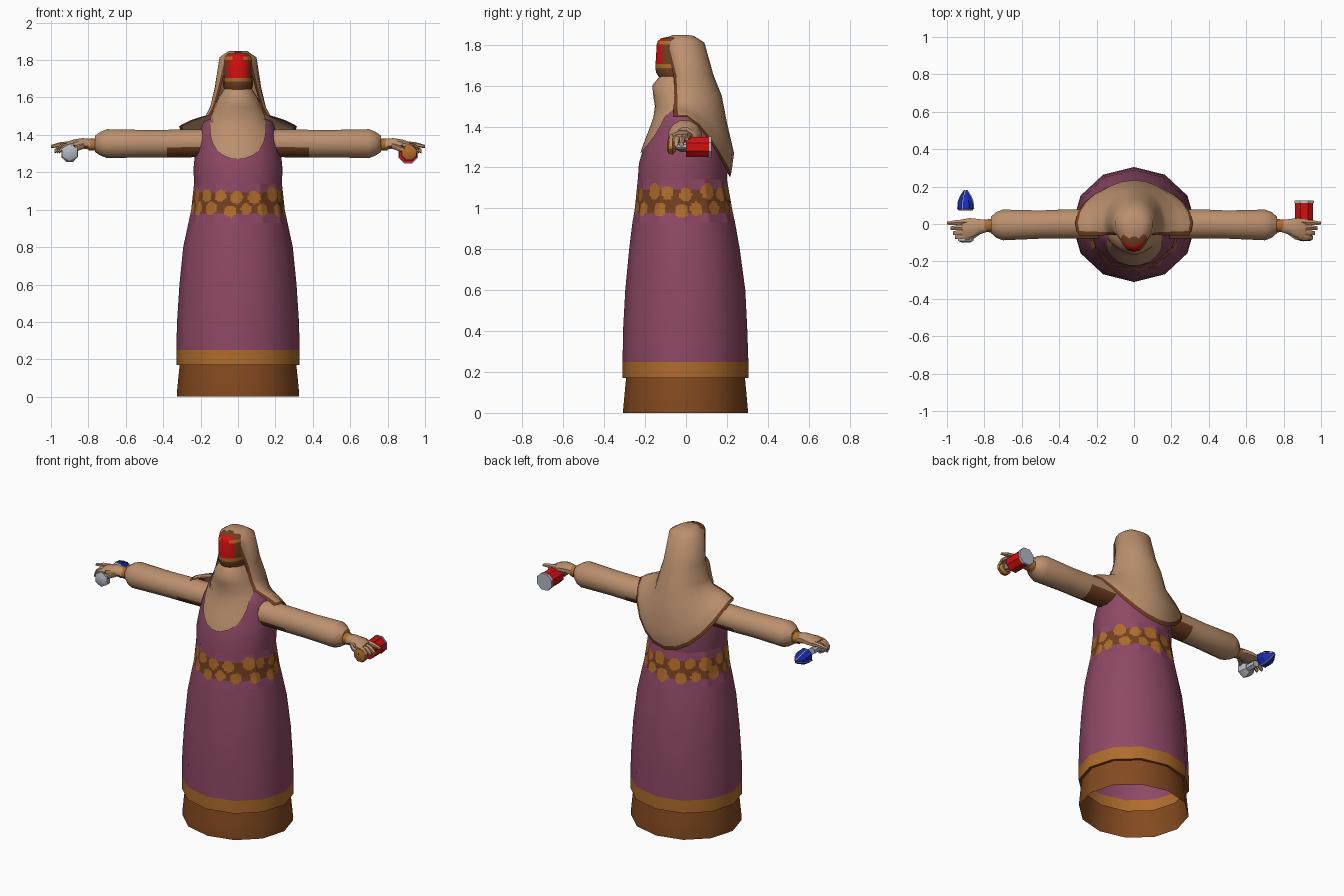
import bpy, bmesh, random
from math import sin, cos, pi, radians, sqrt, floor
from mathutils import Vector

cube = bpy.data.objects.get("Cube")
if cube:
    bpy.data.objects.remove(cube)
random.seed(4)


def material(name, rgb):
    m = bpy.data.materials.new(name)
    m.use_nodes = True
    m.diffuse_color = (*rgb, 1)
    bsdf = next(n for n in m.node_tree.nodes if n.type == 'BSDF_PRINCIPLED')
    bsdf.inputs["Base Color"].default_value = (*rgb, 1)
    return m


TAN = material("tan cloth", (.5, .28, .155))
PLUM = material("plum cloth", (.27, .065, .13))
ORANGE = material("orange trim", (.43, .15, .025))
BROWN = material("brown trim", (.17, .05, .015))
HEM = material("hem brown", (.23, .068, .014))
RED = material("red", (.65, .005, .005))
BLUE = material("blue", (.01, .025, .5))
GREY = material("pale grey", (.45, .48, .55))


def loft(name, rings, mats, rule=None, closed=True, caps=(False, False), angle=50):
    """Skin a list of point rings; rule maps a face centre to a material slot."""
    bm = bmesh.new()
    rows = [[bm.verts.new(p) for p in ring] for ring in rings]
    n = len(rows[0])
    for a, b in zip(rows, rows[1:]):
        for i in range(n if closed else n - 1):
            j = (i + 1) % n
            bm.faces.new((a[i], a[j], b[j], b[i]))
    for row, wanted in zip((rows[0], rows[-1]), caps):
        if wanted:
            bm.faces.new(row)
    bmesh.ops.recalc_face_normals(bm, faces=bm.faces)
    if rule:
        for f in bm.faces:
            f.material_index = rule(f.calc_center_median())
    me = bpy.data.meshes.new(name)
    bm.to_mesh(me)
    bm.free()
    for m in mats:
        me.materials.append(m)
    ob = bpy.data.objects.new(name, me)
    bpy.context.collection.objects.link(ob)
    bpy.ops.object.select_all(action='DESELECT')
    ob.select_set(True)
    bpy.context.view_layer.objects.active = ob
    bpy.ops.object.shade_smooth_by_angle(angle=radians(angle))
    return ob


def tube(name, path, mats, sides=8, rule=None, axis='X', angle=50):
    """Tube along one axis: path items are (centre, half width, half height)."""
    rings = []
    for c, rw, rh in path:
        ring = []
        for k in range(sides):
            t = 2 * pi * (k + .5) / sides
            off = Vector((0, rw * cos(t), rh * sin(t))) if axis == 'X' else Vector((rw * cos(t), 0, rh * sin(t)))
            ring.append(Vector(c) + off)
        rings.append(ring)
    return loft(name, rings, mats, rule, caps=(True, True), angle=angle)


# Robe profile: height, half width, front y, back y
ROBE = [(.17, .33, -.31, .305), (.25, .33, -.31, .305), (.4, .326, -.308, .3), (.6, .313, -.297, .29),
        (.8, .293, -.278, .263), (.93, .265, -.262, .24), (1.0, .25, -.25, .225), (1.14, .235, -.236, .2),
        (1.22, .238, -.23, .205), (1.3, .23, -.207, .2), (1.4, .212, -.168, .175), (1.47, .185, -.145, .15),
        (1.51, .1, -.1, .1)]


def robe_at(z):
    for a, b in zip(ROBE, ROBE[1:]):
        if z <= b[0]:
            t = (z - a[0]) / (b[0] - a[0])
            return [p + (q - p) * t for p, q in zip(a[1:], b[1:])]
    return ROBE[-1][1:]


def robe_ring(z, split=1):
    """Twelve-sided ring, each side split into equal pieces."""
    w, f, b = robe_at(z)
    corner = [Vector((w * sin(k * pi / 6), (f + b) / 2 - (b - f) / 2 * cos(k * pi / 6), z)) for k in range(12)]
    return [corner[k].lerp(corner[(k + 1) % 12], i / split) for k in range(12) for i in range(split)]


heights = [r[0] for r in ROBE]
loft("skirt", [robe_ring(z) for z in heights if z <= .93], [PLUM, ORANGE], lambda c: int(c.z < .25))
loft("bodice", [robe_ring(z) for z in heights if z >= 1.14], [PLUM], caps=(False, True))
hem = [[Vector((p.x * s, p.y * s, z)) for p in robe_ring(.2)]
       for z, s in ((0, .99), (.02, .99), (.09, .97), (.17, .945), (.172, 1))]
loft("hem", hem, [HEM])

# Belt with two staggered rows of round spots
SPOTS = 15
spots = [((k + .5 * row + random.uniform(-.15, .15)) / SPOTS, z + random.uniform(-.012, .012),
          random.uniform(.03, .042)) for row, z in enumerate((1.075, .995)) for k in range(SPOTS)]


def belt_rule(c):
    w, f, b = robe_at(c.z)
    turn = Vector((c.x / w, (c.y - (f + b) / 2) * 2 / (b - f))).angle_signed(Vector((0, -1))) / (2 * pi)
    for s, z, r in spots:
        d = turn - s
        d = (d - floor(d + .5)) * 1.5
        if d * d + (c.z - z) ** 2 < r * r:
            return 1
    return 2 if .975 < c.z < 1.095 else 0


loft("belt", [robe_ring(.93 + .21 * i / 26, 12) for i in range(27)], [PLUM, ORANGE, BROWN], belt_rule)


# Bib: bulging at the throat, then lying on the bodice
def arch(z, w, y_edge, y_front, n=12):
    turns = [pi * (i / n - .5) for i in range(n + 1)]
    return [Vector((w * sin(t), y_edge + (y_front - y_edge) * cos(t), z)) for t in turns]


def bib_row(z, half):
    w, f, b = robe_at(z)
    xs = [half * i / 6 for i in range(-6, 7)]
    return [Vector((x, (f + b) / 2 - (b - f) / 2 * sqrt(1 - (x / w) ** 2) - .007, z)) for x in xs]


bib = [arch(z, w, e, f) for z, w, e, f in
       ((1.645, .075, -.05, -.13), (1.6, .105, -.04, -.165), (1.55, .125, -.04, -.16), (1.5, .145, -.04, -.152))]
bib += [bib_row(z, w) for z, w in ((1.45, .15), (1.4, .148), (1.36, .138), (1.32, .115), (1.29, .08), (1.27, .03))]
loft("bib", bib, [TAN], closed=False)

# Face mask with a red panel
mask = [arch(z, w, e, f, 8) for z, w, e, f in
        ((1.63, .07, -.04, -.125), (1.665, .08, -.04, -.147), (1.685, .08, -.04, -.149), (1.705, .08, -.04, -.149),
         (1.8, .08, -.05, -.143), (1.818, .075, -.05, -.138), (1.832, .06, -.05, -.12), (1.842, .04, -.03, -.07))]


def mask_rule(c):
    if 1.685 < c.z < 1.705 or (1.8 < c.z < 1.818 and abs(c.x) > .02):
        return 1
    return 2 if abs(c.x) < .053 and 1.7 < c.z < 1.835 else 0


loft("face_mask", mask, [BROWN, ORANGE, RED], mask_rule, closed=False, caps=(True, True))

# Hood and shoulder cape: front z, back z, half width, front y, back y, opening angle
HOOD = [(1.848, 1.842, .05, -.07, .04, 75), (1.815, 1.81, .1, -.12, .09, 60), (1.65, 1.65, .125, -.09, .135, 42),
        (1.55, 1.55, .15, -.1, .175, 35), (1.505, 1.42, .172, -.12, .2, 30), (1.48, 1.27, .25, -.15, .235, 25),
        (1.457, 1.175, .3, -.165, .222, 22), (1.447, 1.15, .315, -.17, .215, 22)]


def hood_ring(zf, zb, w, yf, yb, opening):
    start = -radians(opening)
    span = pi - 2 * start
    turns = [0, .04] + [.04 + .92 * i / 14 for i in range(1, 14)] + [.96, 1]
    ring = []
    for t in turns:
        a = start + span * t
        s = sin(a)
        ring.append(Vector((w * cos(a), s * yb if s > 0 else -s * yf, zf + (zb - zf) * max(s, 0) ** 1.5)))
    return ring


hood = loft("hood", [hood_ring(*r) for r in HOOD], [TAN, BROWN], closed=False, caps=(True, False))
columns, rows = 16, len(HOOD) - 1
for i, f in enumerate(hood.data.polygons):
    if i < columns * rows:
        row, col = divmod(i, columns)
        f.material_index = int(row == rows - 1 or (row > 0 and col in (0, columns - 1)))

# Arms and hands, mirrored
for side, s in (("left", 1), ("right", -1)):
    def limb(part, path, mats, **kw):
        tube(f"{side}_{part}", [((x * s, y, z), a, b) for x, y, z, a, b in path], mats, **kw)

    limb("sleeve", [(.16, 0, 1.355, .08, .076), (.38, 0, 1.353, .08, .077), (.5, -.003, 1.353, .078, .076),
                    (.7, -.005, 1.353, .085, .08), (.735, -.005, 1.353, .072, .066), (.765, -.005, 1.352, .045, .045)],
         [TAN, BROWN], sides=12, rule=lambda c: int(abs(c.x) < .38 and c.z < 1.335))
    limb("cuff", [(.75, -.008, 1.348, .04, .036), (.8, -.01, 1.348, .036, .034)], [ORANGE])
    limb("palm", [(.78, -.01, 1.348, .033, .031), (.83, -.015, 1.355, .045, .03), (.88, -.02, 1.352, .056, .025),
                  (.92, -.022, 1.345, .05, .017)], [TAN])
    limb("index_finger", [(.88, .012, 1.352, .017, .016), (.95, .008, 1.347, .015, .014),
                          (1, .004, 1.338, .009, .008)], [TAN], sides=6)
    for k, y in enumerate((-.018, -.045, -.068)):
        limb(f"finger_{k + 1}", [(.88, y, 1.348, .016, .016), (.945 - .008 * k, y, 1.337, .015, .015),
                                 (.98 - .012 * k, y - .004, 1.312, .011, .012)], [TAN], sides=6)
    limb("thumb", [(.82, -.04, 1.345, .015, .018), (.86, -.07, 1.328, .014, .015),
                   (.91, -.085, 1.315, .009, .01)], [TAN], sides=6)


# Handheld items, pointing along y: (y, radius) profiles
def item(name, x, z, profile, mat, sides=8):
    tube(name, [((x, y, z), r, r) for y, r in profile], [mat], sides, axis='Y', angle=40)


item("left_pommel", .915, 1.305, [(-.092, .025), (-.085, .042), (-.065, .045), (-.05, .03)], ORANGE)
item("left_grip", .915, 1.305, [(-.05, .02), (.02, .02)], GREY)
item("red_canister", .91, 1.3, [(.0, .052), (.112, .052)], RED)
item("canister_rim", .91, 1.3, [(.112, .057), (.125, .055)], GREY)
item("right_pommel", -.9, 1.305, [(-.1, .025), (-.09, .047), (-.06, .047), (-.04, .03)], GREY, 6)
item("right_grip", -.9, 1.305, [(-.04, .022), (.02, .022)], GREY, 6)
item("blue_cone", -.9, 1.3, [(.08, .046), (.12, .042), (.15, .028), (.18, .008)], BLUE)
item("cone_base", -.9, 1.3, [(.072, .04), (.081, .048)], GREY)

# Pale ribs running along the cone
for k in range(4):
    t = k * pi / 2 + pi / 8
    rib = []
    for y, r in ((.08, .047), (.12, .043), (.15, .03), (.182, .008)):
        c = Vector((-.9 + r * cos(t), y, 1.3 + r * sin(t)))
        rib.append((c, .004, .004))
    tube(f"cone_rib_{k + 1}", rib, [GREY], 4, axis='Y')
